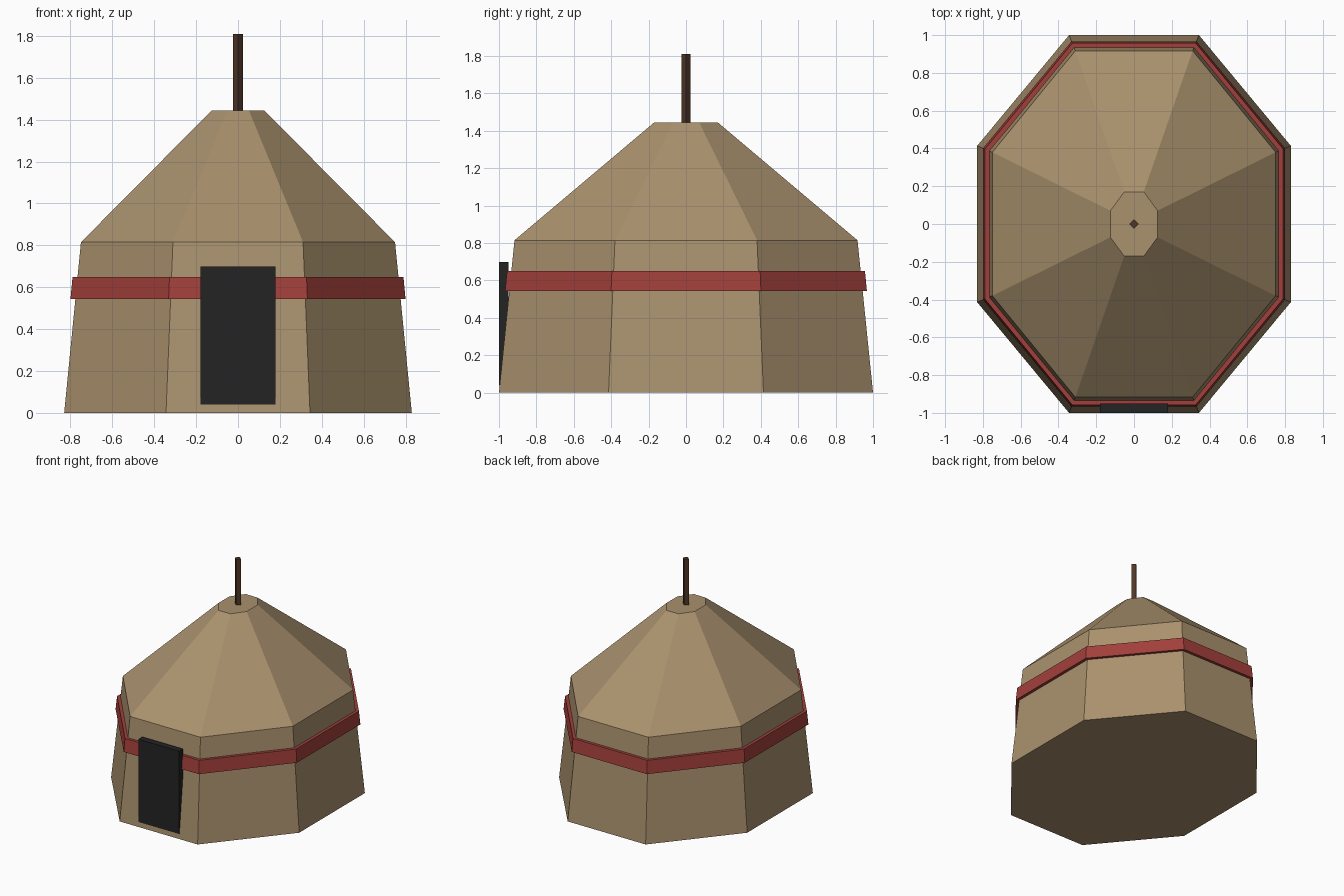
import bpy
import bmesh
import math

cube = bpy.data.objects.get("Cube")
if cube:
    bpy.data.objects.remove(cube, do_unlink=True)


def material(name, rgb):
    mat = bpy.data.materials.new(name)
    mat.use_nodes = True
    colour = (*rgb, 1.0)
    mat.diffuse_color = colour
    mat.node_tree.nodes["Principled BSDF"].inputs["Base Color"].default_value = colour
    return mat


canvas = material("tan canvas", (0.40, 0.285, 0.155))
red = material("red cloth", (0.36, 0.05, 0.043))
wood = material("dark wood", (0.08, 0.038, 0.02))
black = material("black opening", (0.017, 0.017, 0.017))


def add_object(name, bm, mat):
    bmesh.ops.recalc_face_normals(bm, faces=bm.faces[:])
    mesh = bpy.data.meshes.new(name)
    bm.to_mesh(mesh)
    bm.free()
    mesh.materials.append(mat)
    obj = bpy.data.objects.new(name, mesh)
    bpy.context.collection.objects.link(obj)
    return obj


def ring(bm, half_x, half_y, z, sides=8):
    """Stretched polygon whose flat sides touch half_x and half_y."""
    fit = 1 / math.cos(math.pi / sides)
    verts = []
    for i in range(sides):
        a = (i + 0.5) * math.tau / sides
        verts.append(bm.verts.new((half_x * fit * math.cos(a), half_y * fit * math.sin(a), z)))
    return verts


def loft(name, sections, mat, close_loop=False):
    """Skin stacked rings; cap the ends, or join last to first for a hollow band."""
    bm = bmesh.new()
    rings = [ring(bm, *s) for s in sections]
    pairs = list(zip(rings, rings[1:]))
    if close_loop:
        pairs.append((rings[-1], rings[0]))
    else:
        bm.faces.new(rings[0])
        bm.faces.new(rings[-1])
    for low, high in pairs:
        n = len(low)
        for i in range(n):
            j = (i + 1) % n
            bm.faces.new((low[i], low[j], high[j], high[i]))
    return add_object(name, bm, mat)


# Leaning walls and sloping roof, one canvas shell
loft("tent_canvas", [(0.83, 1.0, 0), (0.75, 0.917, 0.815), (0.125, 0.17, 1.445)], canvas)

# Red band wrapped round the walls
loft("wall_band", [(0.80, 0.967, 0.545), (0.79, 0.957, 0.65),
                   (0.76, 0.927, 0.65), (0.77, 0.937, 0.545)], red, close_loop=True)

# Four-sided pole, corners on the axes
bm = bmesh.new()
bmesh.ops.create_cone(bm, cap_ends=True, segments=4, radius1=0.025, radius2=0.025, depth=0.38)
bmesh.ops.translate(bm, verts=bm.verts, vec=(0, 0, 1.62))
pole = add_object("centre_pole", bm, wood)

# Door slab standing against the front wall
bm = bmesh.new()
bmesh.ops.create_cube(bm, size=1)
bmesh.ops.scale(bm, verts=bm.verts, vec=(0.36, 0.05, 0.66))
bmesh.ops.translate(bm, verts=bm.verts, vec=(0, -0.975, 0.37))
add_object("door", bm, black)
